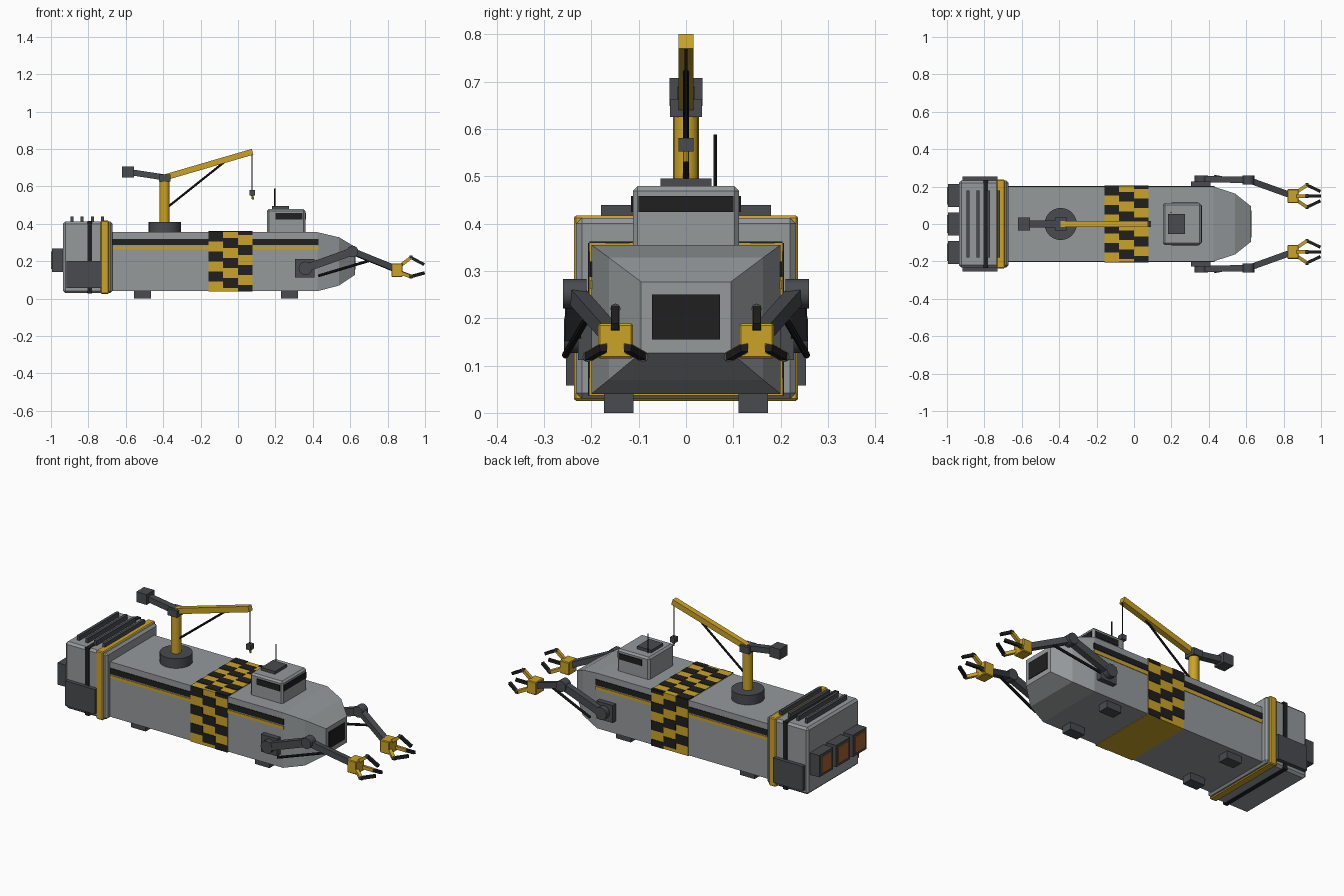
import bpy, bmesh, math
from mathutils import Vector

if "Cube" in bpy.data.objects:
    bpy.data.objects.remove(bpy.data.objects["Cube"])


def material(name, r, g, b):
    m = bpy.data.materials.new(name)
    m.diffuse_color = (r, g, b, 1)
    m.use_nodes = True
    m.node_tree.nodes["Principled BSDF"].inputs["Base Color"].default_value = m.diffuse_color
    return m


GRAY = material("hull gray", 0.30, 0.32, 0.33)
DARK = material("dark steel", 0.065, 0.07, 0.078)
YELLOW = material("safety yellow", 0.60, 0.37, 0.02)
BLACK = material("black", 0.014, 0.014, 0.014)
ORANGE = material("burnt orange", 0.36, 0.12, 0.03)


def finish(name, bm, mat, bevel=0):
    if bevel:
        bmesh.ops.bevel(bm, geom=bm.edges[:], offset=bevel, segments=1, affect='EDGES')
    bmesh.ops.recalc_face_normals(bm, faces=bm.faces[:])
    me = bpy.data.meshes.new(name)
    bm.to_mesh(me)
    bm.free()
    me.materials.append(mat)
    ob = bpy.data.objects.new(name, me)
    bpy.context.collection.objects.link(ob)
    return ob


def box(name, x, y, z, mat, bevel=0):
    """Box from (min, max) pairs."""
    bm = bmesh.new()
    bmesh.ops.create_cube(bm, size=1)
    for v in bm.verts:
        v.co = [(a + b) / 2 + c * (b - a) for (a, b), c in zip((x, y, z), v.co)]
    return finish(name, bm, mat, bevel)


def beam(name, a, b, w, mat, h=None, sides=0):
    """Square bar, or round bar when sides is given, between two points."""
    a, b = Vector(a), Vector(b)
    d = b - a
    bm = bmesh.new()
    if sides:
        bmesh.ops.create_cone(bm, cap_ends=True, segments=sides, radius1=w, radius2=w, depth=d.length)
    else:
        bmesh.ops.create_cube(bm, size=1)
        for v in bm.verts:
            v.co = (v.co.x * w, v.co.y * (h or w), v.co.z * d.length)
    rot = d.to_track_quat('Z', 'Y')
    for v in bm.verts:
        v.co = rot @ v.co + (a + b) / 2
    ob = finish(name, bm, mat)
    if sides >= 12:
        for p in ob.data.polygons:
            p.use_smooth = len(p.vertices) == 4
        ob.data.set_sharp_from_angle(angle=math.radians(40))
    return ob


# Hull with tapered nose, lofted through rectangular sections
bm = bmesh.new()
rings = []
for x, hw, z0, z1 in [(-0.68, 0.2, 0.04, 0.355), (0.425, 0.2, 0.04, 0.355),
                      (0.54, 0.163, 0.07, 0.328), (0.625, 0.095, 0.127, 0.277)]:
    rings.append([bm.verts.new((x, y, z)) for y, z in
                  [(-hw, z0), (hw, z0), (hw, z1), (-hw, z1)]])
for r, s in zip(rings, rings[1:]):
    for i in range(4):
        j = (i + 1) % 4
        bm.faces.new((r[i], r[j], s[j], s[i]))
bm.faces.new(rings[0])
bm.faces.new(rings[-1])
finish("hull", bm, GRAY)
box("nose_window", (0.62, 0.629), (-0.072, 0.072), (0.155, 0.25), BLACK)

# Side stripes
for s in (-1, 1):
    y = sorted((s * 0.19, s * 0.203))
    box("black_side_stripe", (-0.67, 0.43), y, (0.287, 0.32), BLACK)
    box("yellow_side_stripe", (-0.67, 0.43), y, (0.262, 0.28), YELLOW)

# Hazard band with stepped black blocks
X0, X1 = -0.157, 0.077
box("hazard_band", (X0, X1), (-0.204, 0.204), (0.037, 0.359), YELLOW)
CW = (X1 - X0) / 3


def steps(lo, hi, period, place):
    for col in range(3):
        for k in range(-1, 6):
            top = hi - k * period - col * period / 3
            a, b = max(lo, top - period / 2), min(hi, top)
            if b - a > 0.002:
                place((X0 + col * CW, X0 + (col + 1) * CW), (a, b))


for s in (-1, 1):
    steps(0.037, 0.359, 0.107, lambda x, z: box(
        "hazard_side_block", x, sorted((s * 0.2, s * 0.207)), z, BLACK))
steps(-0.204, 0.204, 0.102, lambda x, y: box("hazard_top_block", x, y, (0.355, 0.362), BLACK))

# Landing feet
for x in (-0.51, 0.275):
    for y in (-0.142, 0.142):
        box("foot", (x - 0.046, x + 0.046), (y - 0.031, y + 0.031), (0, 0.05), DARK)

# Engine block with bands, side panels, cooling fins and thrusters
box("engine_block", (-0.935, -0.67), (-0.232, 0.232), (0.03, 0.412), GRAY, 0.012)
box("engine_yellow_band", (-0.735, -0.69), (-0.237, 0.237), (0.025, 0.417), YELLOW, 0.005)
box("engine_black_band", (-0.805, -0.78), (-0.235, 0.235), (0.027, 0.415), BLACK)
for s in (-1, 1):
    box("engine_side_panel", (-0.918, -0.73), sorted((s * 0.22, s * 0.254)), (0.058, 0.2), DARK)
for x in (-0.887, -0.833, -0.779, -0.725):
    box("cooling_fin", (x - 0.008, x + 0.008), (-0.18, 0.18), (0.4, 0.439), DARK)
for y in (-0.152, 0, 0.152):
    box("thruster", (-0.995, -0.92), (y - 0.062, y + 0.062), (0.143, 0.268), DARK)
    box("thruster_glow", (-1.0, -0.993), (y - 0.047, y + 0.047), (0.158, 0.253), ORANGE)

# Cabin
box("cabin", (0.155, 0.36), (-0.112, 0.112), (0.34, 0.479), GRAY, 0.01)
box("cabin_front_window", (0.35, 0.364), (-0.1, 0.1), (0.424, 0.458), BLACK)
for s in (-1, 1):
    box("cabin_side_window", (0.2, 0.345), sorted((s * 0.1, s * 0.116)), (0.424, 0.458), BLACK)
box("roof_hatch", (0.183, 0.272), (-0.054, 0.054), (0.47, 0.495), DARK)
beam("antenna", (0.197, 0.062, 0.47), (0.197, 0.062, 0.588), 0.0035, BLACK, sides=8)

# Crane
CX = -0.392
beam("crane_base", (CX, 0, 0.345), (CX, 0, 0.41), 0.086, DARK, sides=24)
beam("crane_mast", (CX, 0, 0.4), (CX, 0, 0.645), 0.027, YELLOW, sides=16)
box("crane_head", (CX - 0.03, CX + 0.03), (-0.034, 0.034), (0.625, 0.663), DARK)
beam("crane_boom", (CX, 0, 0.648), (0.078, 0, 0.785), 0.032, YELLOW)
beam("crane_boom_strut", (-0.375, 0, 0.49), (-0.07, 0, 0.733), 0.006, BLACK, sides=8)
beam("counter_arm", (CX, 0, 0.648), (-0.59, 0, 0.678), 0.036, DARK, 0.032)
box("counterweight", (-0.62, -0.555), (-0.035, 0.035), (0.648, 0.707), DARK)
beam("crane_cable", (0.076, 0, 0.78), (0.076, 0, 0.57), 0.003, BLACK, sides=6)
box("hook_block", (0.062, 0.091), (-0.016, 0.016), (0.552, 0.581), DARK)
beam("hook", (0.076, 0, 0.555), (0.08, 0, 0.53), 0.006, YELLOW, sides=8)

# Manipulator arms, mirrored
for s in (-1, 1):
    def P(x, y, z):
        return Vector((x, s * y, z))
    box("shoulder_mount", (0.305, 0.408), sorted((s * 0.19, s * 0.228)), (0.112, 0.212), DARK)
    beam("shoulder_joint", P(0.36, 0.2, 0.162), P(0.36, 0.258, 0.162), 0.036, DARK, sides=16)
    beam("upper_arm", P(0.36, 0.24, 0.162), P(0.612, 0.236, 0.252), 0.034, DARK, 0.042)
    beam("elbow_joint", P(0.612, 0.21, 0.252), P(0.612, 0.26, 0.252), 0.031, DARK, sides=16)
    beam("forearm", P(0.612, 0.235, 0.252), P(0.835, 0.155, 0.162), 0.033, DARK)
    beam("arm_piston", P(0.43, 0.255, 0.122), P(0.715, 0.205, 0.207), 0.0075, BLACK, sides=8)
    c = P(0.85, 0.149, 0.152)
    box("wrist", (c.x - 0.03, c.x + 0.03), (c.y - 0.037, c.y + 0.037),
        (c.z - 0.037, c.z + 0.037), YELLOW, 0.004)
    for k in range(3):
        t = math.radians(90 + 120 * k)
        d = Vector((0, math.cos(t), math.sin(t)))
        knuckle = Vector((0.925, c.y, c.z)) + d * 0.068
        tip = Vector((0.995, c.y, c.z)) + d * 0.03
        beam("finger_base", Vector((0.868, c.y, c.z)) + d * 0.024, knuckle, 0.018, YELLOW)
        beam("finger_knuckle", knuckle - Vector((0.008, 0, 0)), knuckle + Vector((0.008, 0, 0)),
             0.011, DARK, sides=8)
        beam("finger_tip", knuckle, tip, 0.016, BLACK)
